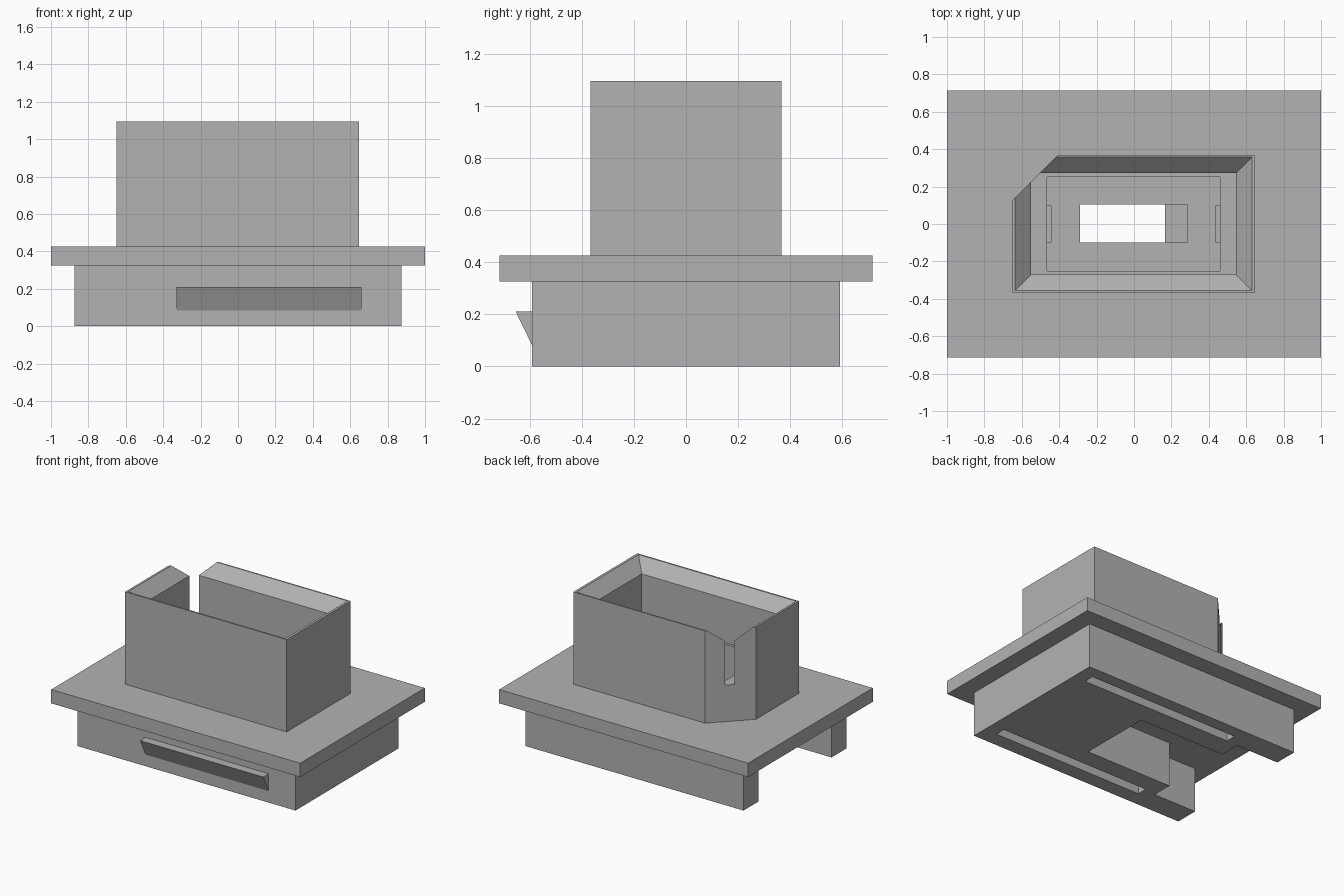
import bpy
import bmesh

cube = bpy.data.objects.get("Cube")
if cube:
    bpy.data.objects.remove(cube, do_unlink=True)

grey = bpy.data.materials.new("plain grey")
grey.use_nodes = True
grey.diffuse_color = (0.45, 0.45, 0.45, 1)
grey.node_tree.nodes["Principled BSDF"].inputs["Base Color"].default_value = (0.45, 0.45, 0.45, 1)


def rect(x0, x1, y0, y1):
    return [(x0, y0), (x1, y0), (x1, y1), (x0, y1)]


def loft(name, lower, z0, z1, upper=None):
    """Solid between two matching outlines at two heights."""
    bm = bmesh.new()
    a = [bm.verts.new((x, y, z0)) for x, y in lower]
    b = [bm.verts.new((x, y, z1)) for x, y in (upper or lower)]
    bm.faces.new(a[::-1])
    bm.faces.new(b)
    n = len(a)
    for i in range(n):
        j = (i + 1) % n
        bm.faces.new((a[i], a[j], b[j], b[i]))
    bmesh.ops.recalc_face_normals(bm, faces=bm.faces)
    mesh = bpy.data.meshes.new(name)
    bm.to_mesh(mesh)
    bm.free()
    mesh.materials.append(grey)
    obj = bpy.data.objects.new(name, mesh)
    bpy.context.scene.collection.objects.link(obj)
    return obj


def cut(obj, *cutters):
    """Subtract each cutter, then discard it."""
    for cutter in cutters:
        cutter.hide_render = True
        mod = obj.modifiers.new("cut", "BOOLEAN")
        mod.operation = "DIFFERENCE"
        mod.solver = "EXACT"
        mod.object = cutter
        bpy.context.view_layer.objects.active = obj
        bpy.ops.object.modifier_apply(modifier=mod.name)
        bpy.data.objects.remove(cutter, do_unlink=True)


BASE, PLATE, FLOOR, TOP = 0.325, 0.425, 0.69, 1.095

# Base block: stepped recess open at one end, plus two flexing slots
end, step, inner = -0.875, -0.53, 0.165
base = loft("base", [
    (0.875, -0.59), (0.875, 0.59), (end, 0.59), (end, 0.42), (step, 0.42), (step, 0.27),
    (inner, 0.27), (inner, -0.27), (step, -0.27), (step, -0.42), (end, -0.42), (end, -0.59),
], 0, BASE)
for y0, y1 in ((0.425, 0.5), (-0.48, -0.405)):
    cut(base, loft("slot", rect(-0.44, 0.775, y0, y1), -0.1, BASE - 0.02))

# Wedge latch on the front wall
loft("latch", rect(-0.33, 0.66, -0.592, -0.589), 0.085, 0.21,
     rect(-0.33, 0.66, -0.653, -0.589))

# Flange plate with a window
plate = loft("flange_plate", rect(-1, 1, -0.715, 0.715), BASE, PLATE)
cut(plate, loft("window", rect(-0.29, 0.285, -0.1, 0.105), 0, 1))

# Tower with one clipped corner, which the cavity breaks through as a slit
tower = loft("tower", [(-0.65, -0.367), (0.648, -0.367), (0.648, 0.367),
                       (-0.41, 0.367), (-0.65, 0.127)], PLATE, TOP)
g = 0.1
cut(tower,
    loft("funnel", rect(-0.55, 0.545, -0.27, 0.272), TOP - 0.085, TOP + 0.015,
         rect(-0.55 - g, 0.545 + g, -0.27 - g, 0.272 + g)),
    loft("cavity", rect(-0.55, 0.545, -0.27, 0.272), FLOOR, TOP),
    loft("well", rect(-0.465, 0.46, -0.25, 0.25), 0.3, 0.8))

# Small ribs at both ends of the well
for name, x in (("right_rib", -0.465), ("left_rib", 0.437)):
    loft(name, rect(x, x + 0.023, -0.1, 0.1), PLATE, PLATE + 0.12)
